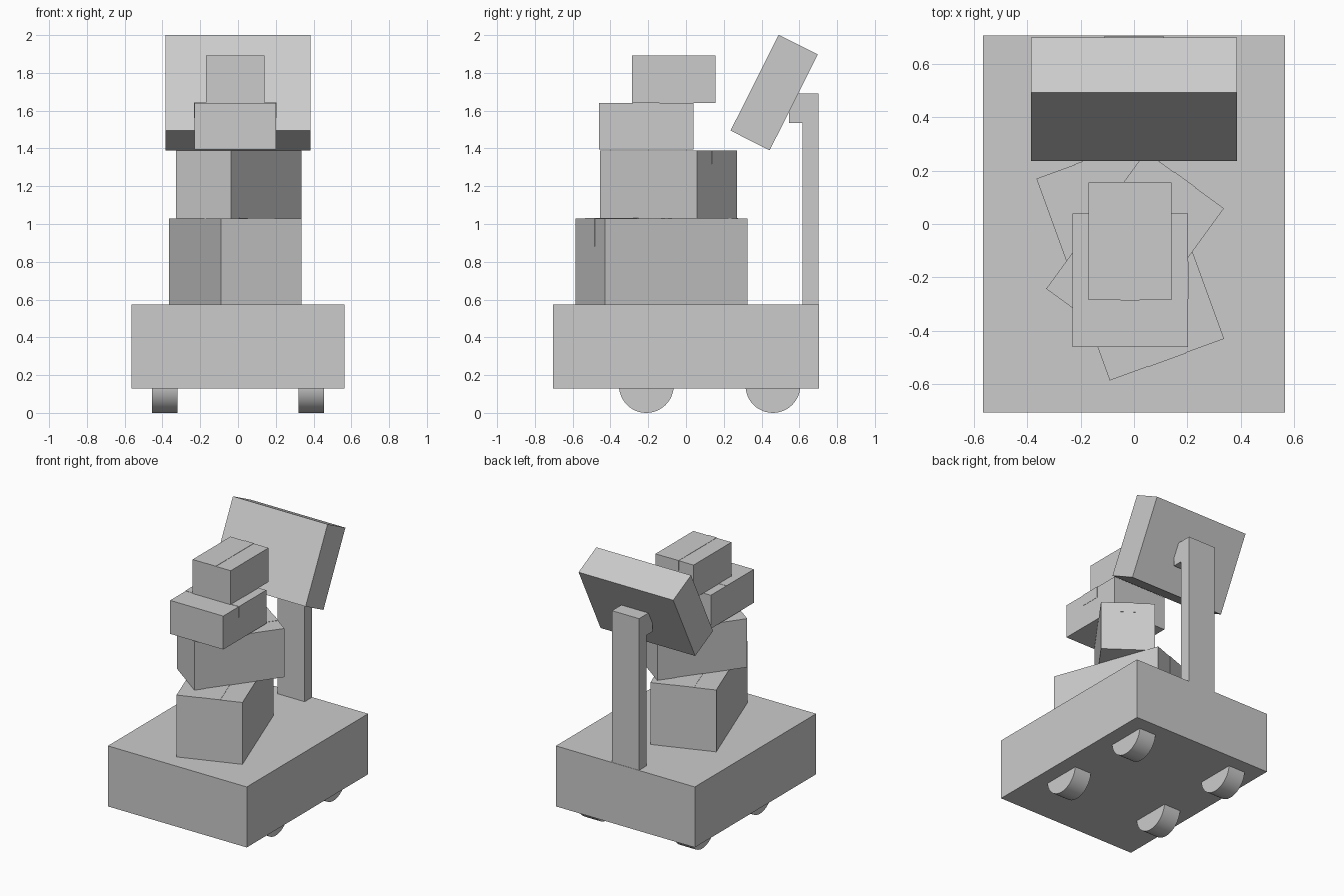
import bpy, bmesh, math
from mathutils import Matrix

if "Cube" in bpy.data.objects:
    bpy.data.objects.remove(bpy.data.objects["Cube"])

grey = bpy.data.materials.new("light grey")
grey.diffuse_color = (0.6, 0.6, 0.6, 1)
grey.use_nodes = True
grey.node_tree.nodes["Principled BSDF"].inputs["Base Color"].default_value = grey.diffuse_color


def finish(name, bm, location=(0, 0, 0), rotation=(0, 0, 0)):
    mesh = bpy.data.meshes.new(name)
    bm.to_mesh(mesh)
    bm.free()
    mesh.materials.append(grey)
    ob = bpy.data.objects.new(name, mesh)
    bpy.context.collection.objects.link(ob)
    ob.location, ob.rotation_euler = location, rotation
    return ob


def box(name, size, location, rotation=(0, 0, 0)):
    bm = bmesh.new()
    bmesh.ops.create_cube(bm, size=1)
    bmesh.ops.scale(bm, vec=size, verts=bm.verts)
    return finish(name, bm, location, rotation)


def wheel(name, x, y, radius=0.145, width=0.135):
    bm = bmesh.new()
    bmesh.ops.create_cone(bm, cap_ends=True, segments=48, radius1=radius,
                          radius2=radius, depth=width,
                          matrix=Matrix.Rotation(math.pi / 2, 4, 'Y'))
    for f in bm.faces:
        f.smooth = len(f.verts) == 4
    for e in bm.edges:
        e.smooth = e.calc_face_angle() < 0.5
    finish(name, bm, (x, y, radius))


def parcel(name, size, location, angle, tape_width, tape_drop, along_x=False):
    """Carton with a tape strip over the lid that folds down both ends."""
    turn = math.radians(angle)
    box(name, size, location, (0, 0, turn))
    length = size[0] if along_x else size[1]
    h, t = size[2] / 2, 0.002
    tape_turn = turn - (math.pi / 2 if along_x else 0)
    bm = bmesh.new()
    parts = [((tape_width, length + 2 * t, t), (0, 0, h + t / 2))]
    for s in (-1, 1):
        parts.append(((tape_width, t, tape_drop),
                      (0, s * (length / 2 + t / 2), h - tape_drop / 2)))
    for dims, centre in parts:
        bmesh.ops.create_cube(bm, size=1, matrix=Matrix.Translation(centre)
                              @ Matrix.Diagonal((*dims, 1)))
    finish(name + "_tape", bm, location, (0, 0, tape_turn))


# Cart body and wheels
box("cart_body", (1.13, 1.41, 0.445), (0, 0, 0.3525))
for side, x in (("left", -0.388), ("right", 0.388)):
    for end, y in (("front", -0.21), ("rear", 0.46)):
        wheel(f"{end}_{side}_wheel", x, y)

# Stack of taped parcels
parcel("bottom_parcel", (0.455, 0.803, 0.455), (-0.014, -0.13, 0.8025), 20, 0.15, 0.15)
parcel("lower_parcel", (0.361, 0.634, 0.358), (0.004, -0.092, 1.209), -36, 0.10, 0.07)
parcel("upper_parcel", (0.432, 0.50, 0.246), (-0.014, -0.21, 1.518), 0, 0.14, 0.08, True)
parcel("top_parcel", (0.31, 0.44, 0.25), (-0.015, -0.065, 1.766), 0, 0.07, 0.07)

# Post, bracket and tilted screen
box("screen_post", (0.22, 0.085, 1.12), (0, 0.66, 1.13))
box("screen_bracket", (0.22, 0.08, 0.155), (0, 0.585, 1.6125))
box("screen", (0.77, 0.232, 0.568), (0, 0.467, 1.696), (math.radians(-26.7), 0, 0))
